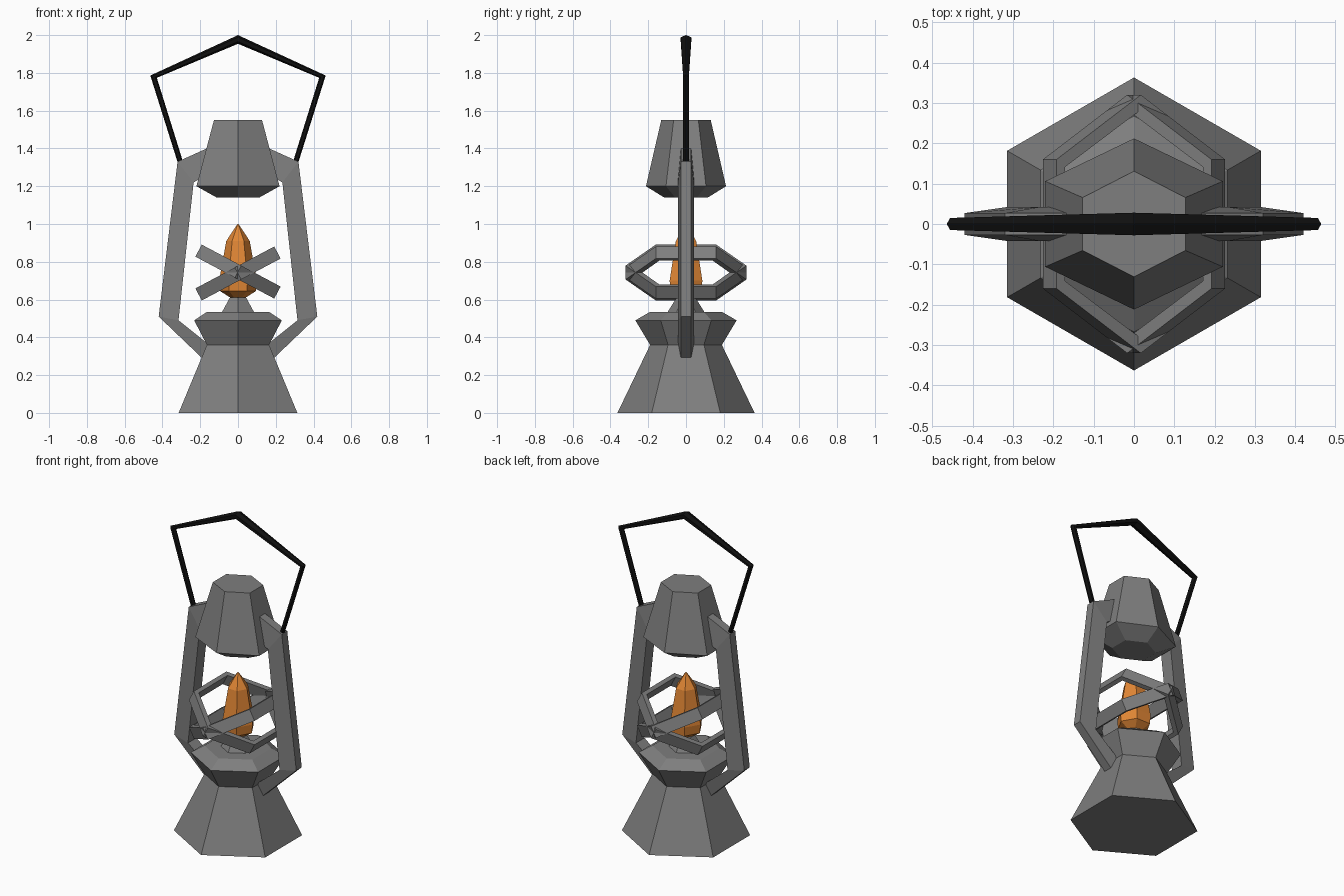
import bpy, math
from mathutils import Vector, Matrix

if "Cube" in bpy.data.objects:
    bpy.data.objects.remove(bpy.data.objects["Cube"])


def mat(name, rgb):
    m = bpy.data.materials.new(name)
    m.diffuse_color = (*rgb, 1)
    m.use_nodes = True
    m.node_tree.nodes["Principled BSDF"].inputs["Base Color"].default_value = m.diffuse_color
    return m


GREY = mat("grey metal", (0.21, 0.21, 0.21))
BLACK = mat("black wire", (0.005, 0.005, 0.005))
ORANGE = mat("orange flame", (0.75, 0.24, 0.035))


def skin(name, rings, material, closed=False):
    """Join successive rings of points with quads; cap the ends unless closed."""
    n, k = len(rings[0]), len(rings)
    verts = [tuple(p) for r in rings for p in r]
    faces = []
    for i in range(k if closed else k - 1):
        a, b = i * n, (i + 1) % k * n
        faces += [(a + j, a + (j + 1) % n, b + (j + 1) % n, b + j) for j in range(n)]
    if not closed:
        faces += [tuple(range(n))[::-1], tuple(range((k - 1) * n, k * n))]
    me = bpy.data.meshes.new(name)
    me.from_pydata(verts, [], faces)
    me.materials.append(material)
    ob = bpy.data.objects.new(name, me)
    bpy.context.collection.objects.link(ob)
    # consistent outward normals
    import bmesh
    bm = bmesh.new()
    bm.from_mesh(me)
    bmesh.ops.recalc_face_normals(bm, faces=bm.faces)
    bm.to_mesh(me)
    bm.free()
    return ob


def hexagon(rx, ry, z, turn=30):
    return [Vector((rx * math.cos(math.radians(turn + 60 * i)),
                    ry * math.sin(math.radians(turn + 60 * i)), z)) for i in range(6)]


def mirror_x(ob):
    ob.modifiers.new("mirror", 'MIRROR').use_axis[0] = True


# tank base, burner and cap (radius x, radius y, height)
skin("tank_base", [hexagon(*p) for p in (
    (.363, .363, 0), (.19, .19, .36), (.268, .268, .49), (.19, .19, .535))], GREY)
skin("burner", [hexagon(*p) for p in ((.10, .10, .53), (.05, .05, .61))], GREY)
skin("cap", [hexagon(*p) for p in (
    (.13, .115, 1.14), (.254, .212, 1.20), (.147, .131, 1.55))], GREY)

# flame
skin("flame", [hexagon(r, r, z, 0) for r, z in (
    (.04, .61), (.095, .645), (.10, .70), (.062, .91), (.003, 1.0))], ORANGE)

# side arms: outer and inner edge points, outer edge narrower
outer = [(.19, .29), (.42, .51), (.32, 1.33), (.165, 1.40)]
inner = [(.14, .35), (.315, .49), (.235, 1.22), (.13, 1.28)]
arm = skin("side_arm", [
    [(xo, -.027, zo), (xo, .027, zo), (xi, .042, zi), (xi, -.042, zi)]
    for (xo, zo), (xi, zi) in zip(outer, inner)], GREY)
mirror_x(arm)

# two crossing guard rings, tilted about y
for name, tilt, zc in (("guard_ring_a", 28, .748), ("guard_ring_b", -28, .738)):
    place = Matrix.Translation((0, 0, zc)) @ Matrix.Rotation(math.radians(tilt), 4, 'Y')
    big, small = hexagon(.273, .32, 0), hexagon(.245, .283, 0)
    up = Vector((0, 0, .036))
    skin(name, [[place @ p for p in (o - up, o + up, i + up, i - up)]
                for o, i in zip(big, small)], GREY, closed=True)

# wire handle: six-sided tube, thicker at the top
path = [(-.306, 1.33), (-.447, 1.78), (0, 1.977), (.447, 1.78), (.306, 1.33)]
across = [(1, .3), (.3, 1), (.2, 1), (1, .3), (1, .3)]
across = [Vector((.95, .31)), Vector((.86, -.3)), Vector((0, -1)),
          Vector((-.86, -.3)), Vector((-.95, .31))]
size = [(.014, .015), (.02, .015), (.023, .028), (.02, .015), (.014, .015)]
rings = []
for (x, z), d, (w, t) in zip(path, across, size):
    ring = []
    for i in range(6):
        a = math.radians(30 + 60 * i)
        c = math.sin(a) * w
        ring.append((x + d.x * c, math.cos(a) * t / .866, z + d.y * c))
    rings.append(ring)
skin("handle", rings, BLACK)
